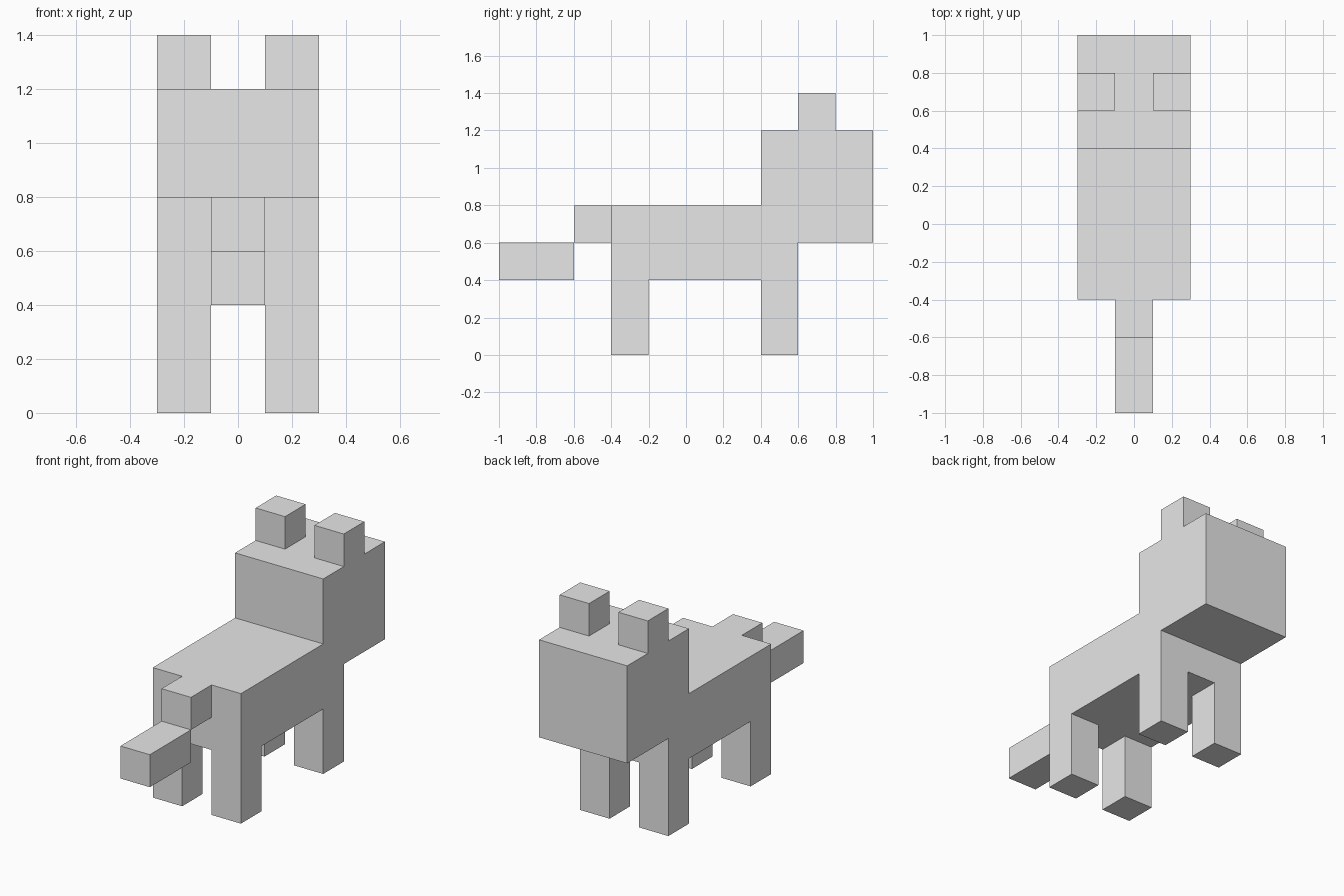
import bpy
import bmesh

default = bpy.data.objects.get("Cube")
if default:
    bpy.data.objects.remove(default, do_unlink=True)

GREY = (0.8, 0.8, 0.8, 1.0)
grey = bpy.data.materials.new("light grey")
grey.use_nodes = True
grey.diffuse_color = GREY
grey.node_tree.nodes["Principled BSDF"].inputs["Base Color"].default_value = GREY


def extrude_profile(name, profile, x0, x1):
    """Extrude a (y, z) outline along x from x0 to x1."""
    bm = bmesh.new()
    face = bm.faces.new([bm.verts.new((x0, y, z)) for y, z in profile])
    result = bmesh.ops.extrude_face_region(bm, geom=[face])
    moved = [v for v in result["geom"] if isinstance(v, bmesh.types.BMVert)]
    bmesh.ops.translate(bm, verts=moved, vec=(x1 - x0, 0, 0))
    bmesh.ops.recalc_face_normals(bm, faces=bm.faces)
    mesh = bpy.data.meshes.new(name)
    bm.to_mesh(mesh)
    bm.free()
    mesh.materials.append(grey)
    obj = bpy.data.objects.new(name, mesh)
    bpy.context.scene.collection.objects.link(obj)
    return obj


def box(name, x, y, z):
    """Box from (min, max) ranges on each axis."""
    outline = [(y[0], z[0]), (y[1], z[0]), (y[1], z[1]), (y[0], z[1])]
    return extrude_profile(name, outline, *x)


# Torso and head share one stepped outline
extrude_profile("torso_and_head", [
    (-0.4, 0.4), (0.6, 0.4), (0.6, 0.6), (1.0, 0.6),
    (1.0, 1.2), (0.4, 1.2), (0.4, 0.8), (-0.4, 0.8)], -0.3, 0.3)

# Paired legs and ears
for side, x in (("left", (0.1, 0.3)), ("right", (-0.3, -0.1))):
    box(side + "_head_end_leg", x, (0.4, 0.6), (0, 0.4))
    box(side + "_tail_end_leg", x, (-0.4, -0.2), (0, 0.4))
    box(side + "_ear", x, (0.6, 0.8), (1.2, 1.4))

# Stepped tail
box("tail_base", (-0.1, 0.1), (-0.6, -0.4), (0.6, 0.8))
box("tail_tip", (-0.1, 0.1), (-1.0, -0.6), (0.4, 0.6))
